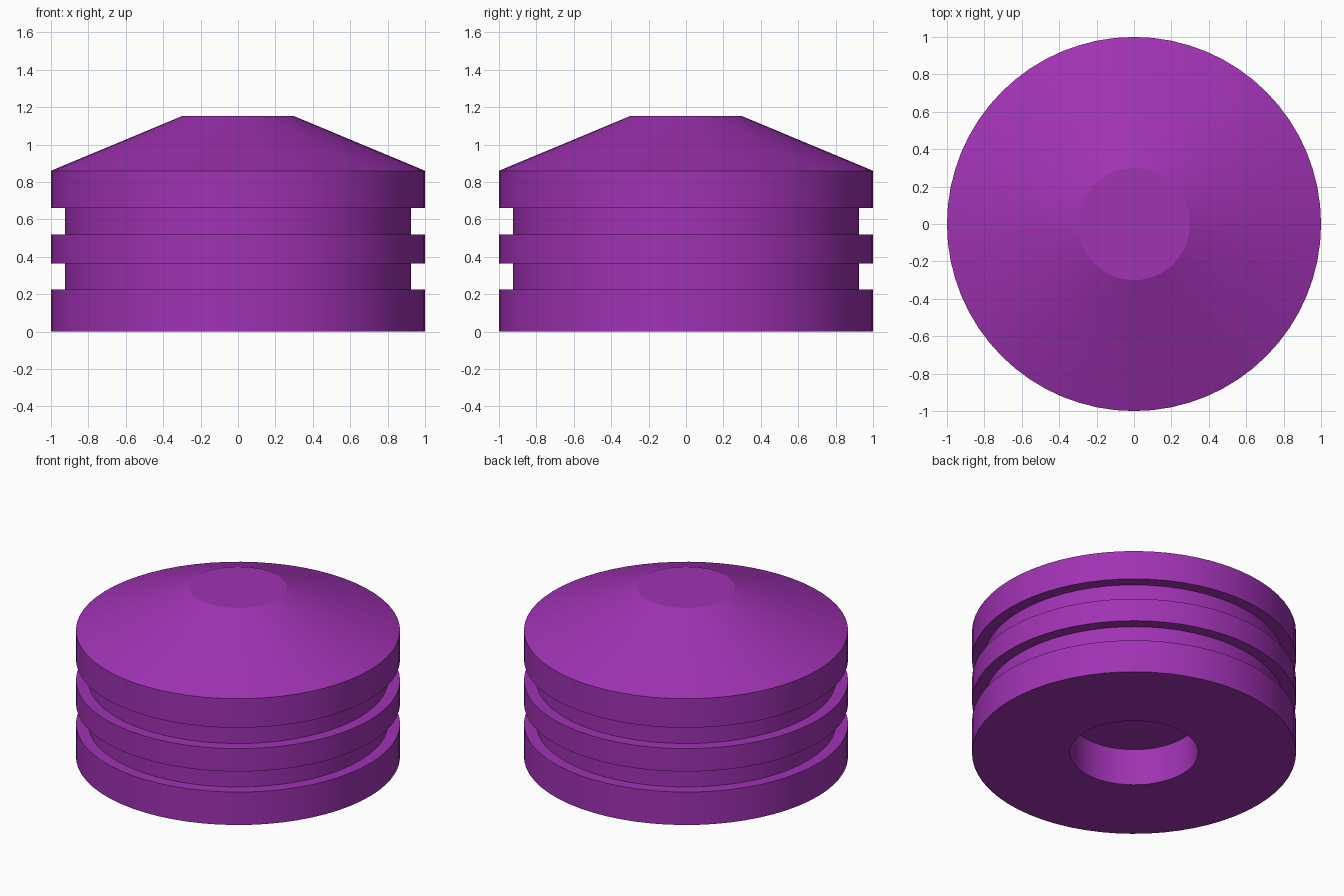
import bpy
import bmesh
import math

if "Cube" in bpy.data.objects:
    bpy.data.objects.remove(bpy.data.objects["Cube"])

SEGMENTS = 64

purple = bpy.data.materials.new("purple")
purple.diffuse_color = (0.352, 0.032, 0.456, 1.0)
purple.use_nodes = True
purple.node_tree.nodes["Principled BSDF"].inputs["Base Color"].default_value = purple.diffuse_color


def add_object(name, bm):
    mesh = bpy.data.meshes.new(name)
    bm.to_mesh(mesh)
    bm.free()
    mesh.materials.append(purple)
    obj = bpy.data.objects.new(name, mesh)
    bpy.context.collection.objects.link(obj)
    return obj


def ring(bm, r, z):
    step = 2 * math.pi / SEGMENTS
    return [bm.verts.new((r * math.cos(i * step), r * math.sin(i * step), z))
            for i in range(SEGMENTS)]


# Grooved body: (radius, height) from the recess up the outside to the tip
HOLE_R, HOLE_Z = 0.395, 0.25
GROOVE_R = 0.925
profile = [(HOLE_R, HOLE_Z), (HOLE_R, 0), (1, 0)]
for low, high in ((0.224, 0.364), (0.52, 0.662)):
    profile += [(1, low), (GROOVE_R, low), (GROOVE_R, high), (1, high)]
profile += [(1, 0.86), (0.3, 1.152)]

bm = bmesh.new()
rings = [ring(bm, r, z) for r, z in profile]
for a, b in zip(rings, rings[1:]):
    for i in range(SEGMENTS):
        j = (i + 1) % SEGMENTS
        bm.faces.new((a[i], a[j], b[j], b[i]))
bm.faces.new(rings[-1])
body = add_object("grooved_body", bm)

# Smooth round walls, sharp steps
bpy.context.view_layer.objects.active = body
body.select_set(True)
bpy.ops.object.shade_smooth_by_angle(angle=math.radians(20))

# Disc closing the recess underneath
bm = bmesh.new()
bm.faces.new(ring(bm, HOLE_R, HOLE_Z))
add_object("recess_disc", bm)
